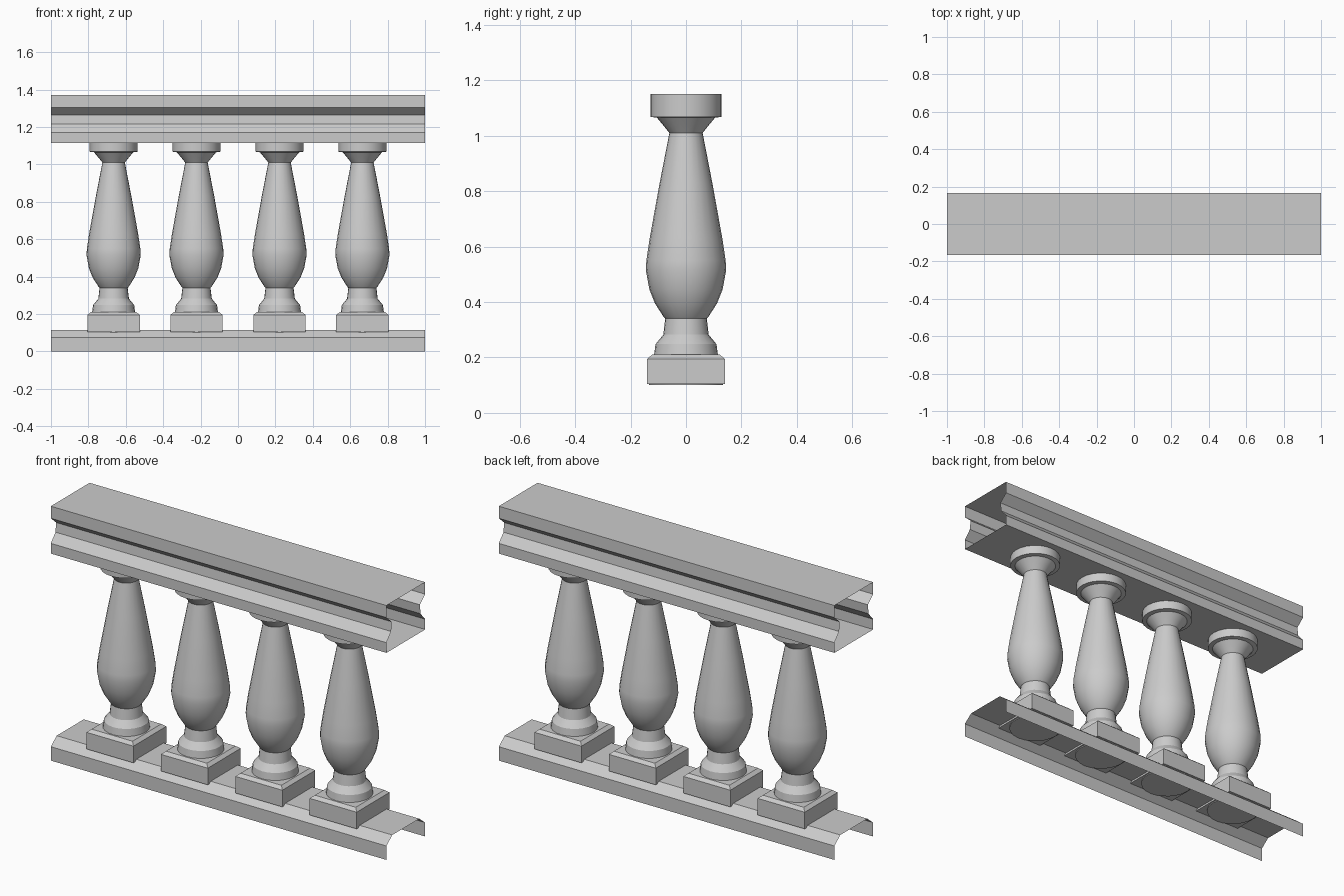
import bpy, bmesh, math

if "Cube" in bpy.data.objects:
    bpy.data.objects.remove(bpy.data.objects["Cube"])


def make_object(name, bm, smooth=None):
    bmesh.ops.recalc_face_normals(bm, faces=bm.faces)
    mesh = bpy.data.meshes.new(name)
    bm.to_mesh(mesh)
    bm.free()
    ob = bpy.data.objects.new(name, mesh)
    bpy.context.collection.objects.link(ob)
    if smooth:
        bpy.ops.object.select_all(action='DESELECT')
        ob.select_set(True)
        bpy.context.view_layer.objects.active = ob
        bpy.ops.object.shade_smooth_by_angle(angle=math.radians(smooth))
    return ob


def rail(name, half_profile, closed):
    """Sweep a mirrored (y, z) profile along x, leaving the ends open."""
    pts = half_profile + [(-y, z) for y, z in reversed(half_profile)]
    bm = bmesh.new()
    a, b = [[bm.verts.new((x, y, z)) for y, z in pts] for x in (-1, 1)]
    n = len(pts)
    for i in range(n if closed else n - 1):
        j = (i + 1) % n
        bm.faces.new((a[i], a[j], b[j], b[i]))
    return make_object(name, bm)


def stack(name, profile, sides, x, turn=0.0, smooth=None):
    """Stack rings of (radius, z) around a vertical axis, capped at both ends."""
    bm = bmesh.new()
    rings = []
    for r, z in profile:
        angles = [turn + 2 * math.pi * k / sides for k in range(sides)]
        rings.append([bm.verts.new((r * math.cos(t), r * math.sin(t), z)) for t in angles])
    for lo, hi in zip(rings, rings[1:]):
        for k in range(sides):
            m = (k + 1) % sides
            bm.faces.new((lo[k], lo[m], hi[m], hi[k]))
    bm.faces.new(rings[0])
    bm.faces.new(rings[-1])
    ob = make_object(name, bm, smooth)
    ob.location.x = x
    return ob


# Moulded handrail (hollow tube) and base rail (open underneath)
rail("handrail", [(0.165, 1.115), (0.165, 1.17), (0.125, 1.215),
                  (0.12, 1.265), (0.165, 1.305), (0.165, 1.37)], True)
rail("base_rail", [(0.165, 0.0), (0.165, 0.075), (0.115, 0.115)], False)

# Turned baluster outline, bottom to top
turned = [(0.133, 0.1), (0.133, 0.19), (0.115, 0.21), (0.11, 0.248),
          (0.082, 0.282), (0.075, 0.34), (0.08, 0.345), (0.112, 0.395),
          (0.132, 0.445), (0.145, 0.515), (0.143, 0.55), (0.131, 0.63),
          (0.095, 0.83), (0.06, 1.01), (0.08, 1.035), (0.105, 1.065),
          (0.128, 1.068), (0.128, 1.15)]
# Square plinth with a chamfered top
d = math.sqrt(2)
plinth = [(0.14 * d, 0.105), (0.14 * d, 0.195), (0.122 * d, 0.21)]

for i, x in enumerate((-0.665, -0.222, 0.222, 0.665), 1):
    stack(f"baluster_{i}", turned, 24, x, smooth=30)
    stack(f"plinth_{i}", plinth, 4, x, turn=math.pi / 4)
